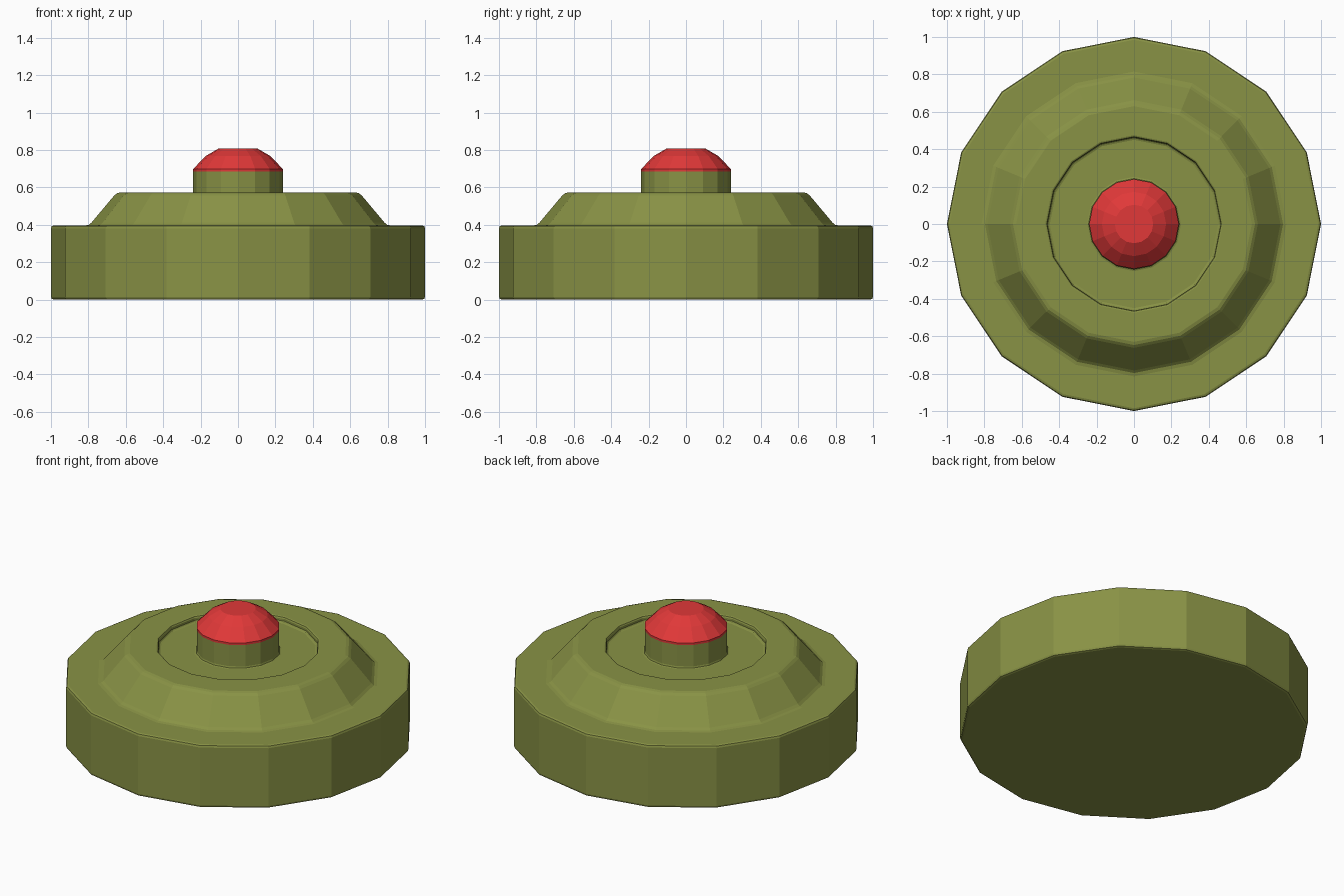
import bpy
import bmesh
from math import cos, sin, pi

if "Cube" in bpy.data.objects:
    bpy.data.objects.remove(bpy.data.objects["Cube"])

SIDES = 16


def material(name, color):
    m = bpy.data.materials.new(name)
    m.diffuse_color = color
    return m


def lathe(name, profile, mat):
    """Spin an (r, z) profile, listed bottom to top, into a closed 16-sided solid."""
    bm = bmesh.new()
    rings = [[bm.verts.new((r * cos(2 * pi * i / SIDES), r * sin(2 * pi * i / SIDES), z))
              for i in range(SIDES)] for r, z in profile]
    for a, b in zip(rings, rings[1:]):
        for i in range(SIDES):
            j = (i + 1) % SIDES
            bm.faces.new((a[i], a[j], b[j], b[i]))
    bm.faces.new(rings[0][::-1])
    bm.faces.new(rings[-1])
    bmesh.ops.recalc_face_normals(bm, faces=bm.faces)
    mesh = bpy.data.meshes.new(name)
    bm.to_mesh(mesh)
    bm.free()
    mesh.materials.append(mat)
    ob = bpy.data.objects.new(name, mesh)
    bpy.context.collection.objects.link(ob)
    return ob


olive = material("olive", (0.24, 0.28, 0.06, 1))
olive.diffuse_color = (0.25, 0.29, 0.06, 1)
red = material("red", (0.75, 0.04, 0.04, 1))

# Drum, sloped shoulder, recessed top and button stem as one turned shell
lathe("casing", [
    (0.985, 0.0), (0.996, 0.004), (1.0, 0.015),       # rounded bottom rim
    (1.0, 0.381), (0.996, 0.392), (0.985, 0.396),     # rounded top rim
    (0.815, 0.396), (0.797, 0.400), (0.783, 0.412),   # fillet at shoulder
    (0.662, 0.556), (0.647, 0.568), (0.63, 0.573),    # rounded shoulder top
    (0.475, 0.573), (0.467, 0.570), (0.463, 0.562),   # edge of the recess
    (0.463, 0.548), (0.458, 0.541), (0.45, 0.538),    # recess wall
    (0.252, 0.538), (0.243, 0.541), (0.24, 0.55),     # stem foot
    (0.24, 0.685)], olive)

# Red faceted cap
lathe("button_cap", [(0.24, 0.685), (0.24, 0.698), (0.172, 0.768), (0.103, 0.808)], red)

for m in bpy.data.materials:
    if m.users and not m.is_grease_pencil:
        m.use_nodes = True
        m.node_tree.nodes["Principled BSDF"].inputs["Base Color"].default_value = m.diffuse_color
